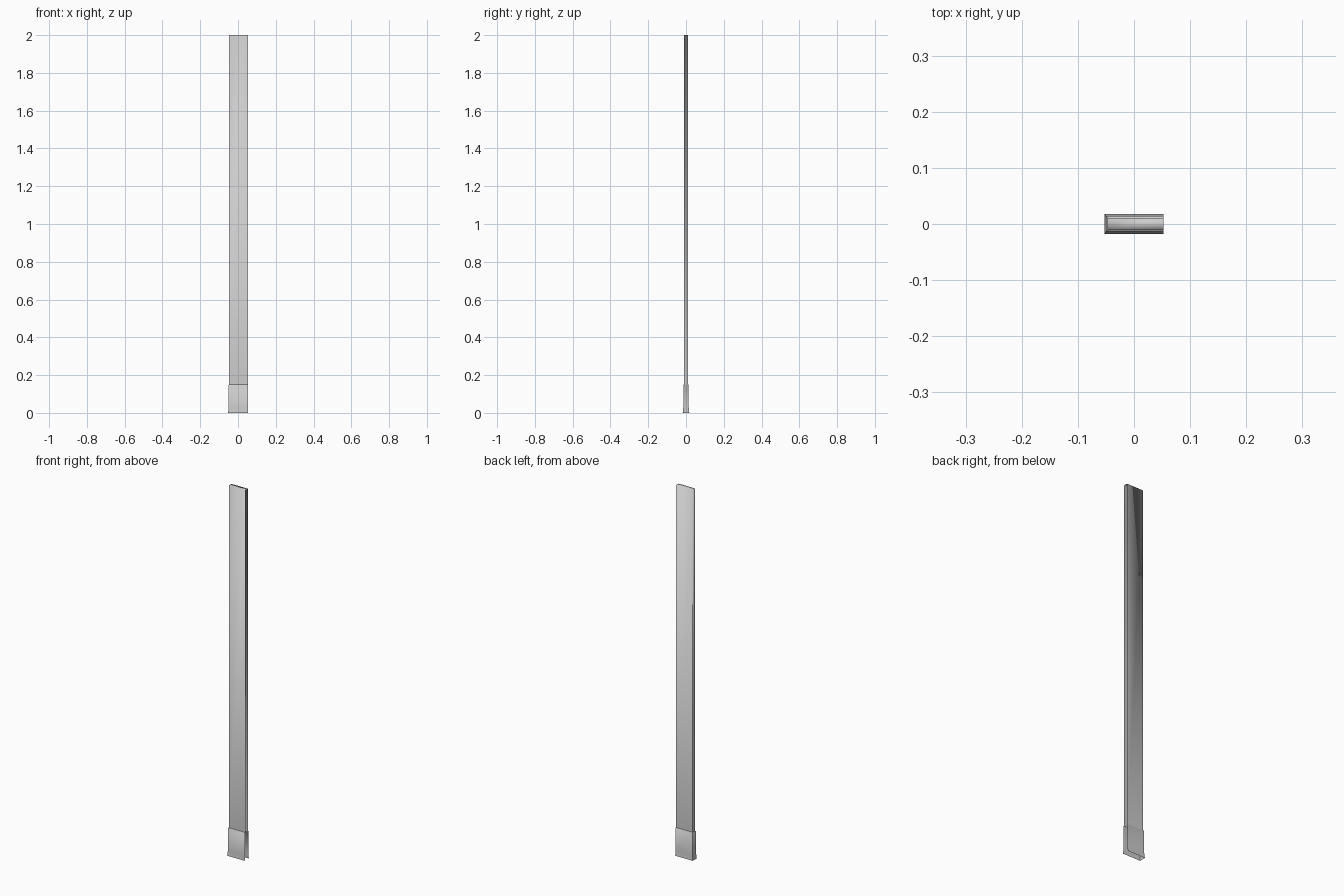
import bpy, bmesh

if "Cube" in bpy.data.objects:
    bpy.data.objects.remove(bpy.data.objects["Cube"])

RIGHT = 0.0525  # open side of the trim strip


def u_shell(name, rows, cap=False):
    """Open U-shaped shell lofted through rows of (z, left x, half depth)."""
    bm = bmesh.new()
    loops = []
    for z, left, half in rows:
        pts = [(RIGHT, half), (left, half), (left, -half), (RIGHT, -half)]
        loops.append([bm.verts.new((x, y, z)) for x, y in pts])
    for low, high in zip(loops, loops[1:]):
        for i in range(3):
            bm.faces.new((low[i], low[i + 1], high[i + 1], high[i]))
        # crisp vertical corners
        for i in (1, 2):
            bm.edges.get((low[i], high[i])).smooth = False
    if cap:
        bm.faces.new(loops[-1])
    for f in bm.faces:
        f.smooth = True
    bm.normal_update()
    mesh = bpy.data.meshes.new(name)
    bm.to_mesh(mesh)
    bm.free()
    obj = bpy.data.objects.new(name, mesh)
    bpy.context.collection.objects.link(obj)
    return obj


# Tall strip, closed at the top
u_shell("trim_shaft", [(0.148, -0.047, 0.011), (2.0, -0.047, 0.011)], cap=True)

# Plinth with flared foot and a ledge meeting the shaft
u_shell("plinth", [(0.0, -0.0525, 0.0175), (0.028, -0.0502, 0.0145),
                   (0.148, -0.0502, 0.0145), (0.15, -0.047, 0.011)])
